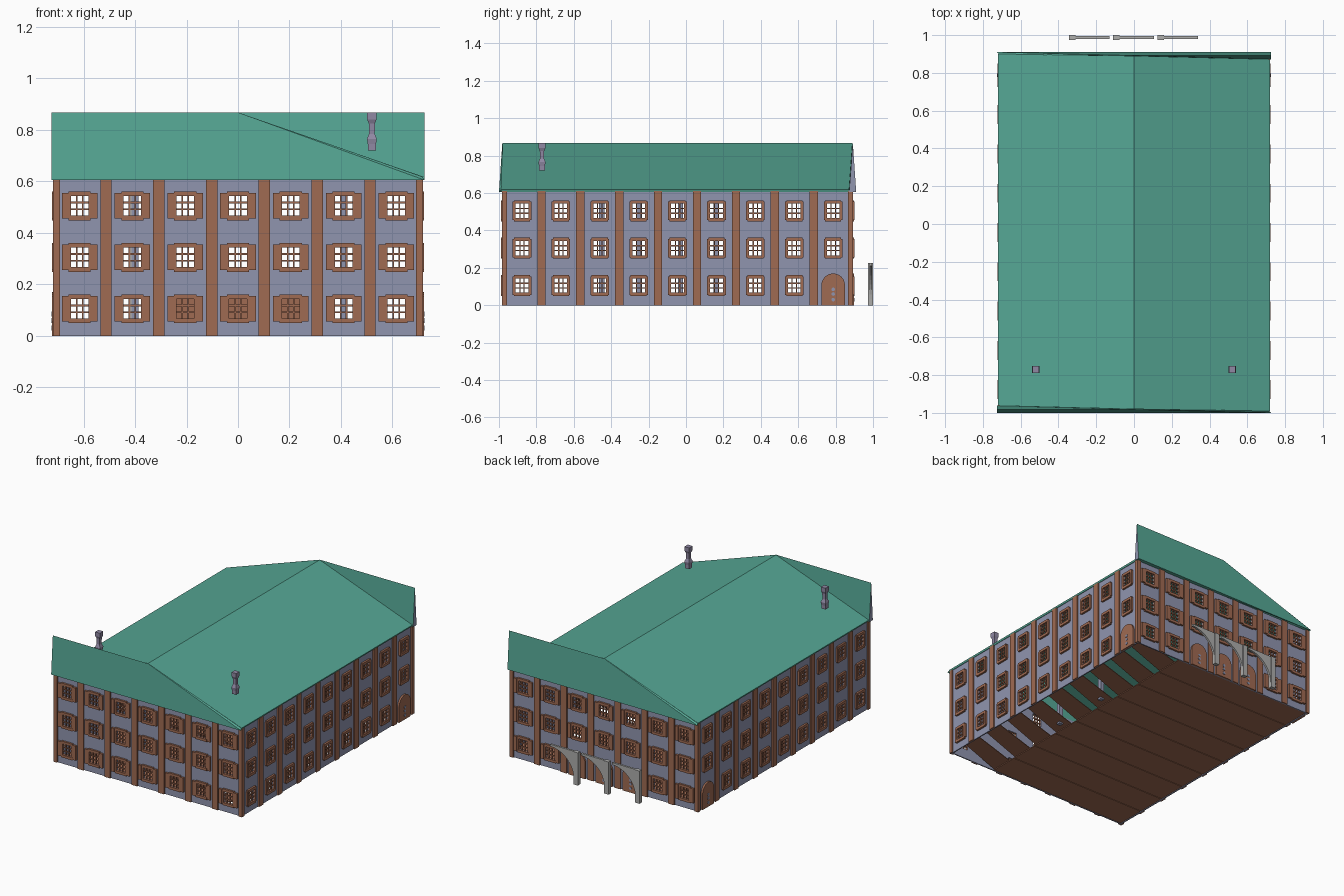
import bpy, bmesh, math
from mathutils import Matrix, Vector

cube = bpy.data.objects.get("Cube")
if cube:
    bpy.data.objects.remove(cube)


def material(name, r, g, b):
    m = bpy.data.materials.new(name)
    m.use_nodes = True
    m.diffuse_color = (r, g, b, 1)
    m.node_tree.nodes["Principled BSDF"].inputs["Base Color"].default_value = (r, g, b, 1)
    return m


GREEN = material("roof green", 0.093, 0.39, 0.30)
LILAC = material("wall lilac", 0.28, 0.30, 0.43)
BROWN = material("timber brown", 0.35, 0.145, 0.085)
GREY = material("stone grey", 0.42, 0.42, 0.41)
MAUVE = material("chimney mauve", 0.28, 0.25, 0.37)

MID_Y = -0.045
HALF_X, HALF_Y = 0.71, 0.93
ROWS = [0.105, 0.305, 0.505]
TOP = 0.61


def finish(bm, name, *mats, fix_normals=True):
    if fix_normals:
        bmesh.ops.recalc_face_normals(bm, faces=bm.faces)
    me = bpy.data.meshes.new(name)
    bm.to_mesh(me)
    bm.free()
    for m in mats:
        me.materials.append(m)
    ob = bpy.data.objects.new(name, me)
    bpy.context.scene.collection.objects.link(ob)
    return ob


def box(bm, lo, hi, mat=Matrix()):
    lo, hi = Vector(lo), Vector(hi)
    size = hi - lo
    m = mat @ Matrix.Translation((lo + hi) / 2) @ Matrix.Diagonal((*size, 1))
    bmesh.ops.create_cube(bm, size=1, matrix=m)


def prism(bm, outline, y0, y1, mat=Matrix()):
    # outline is (u, z) pairs, extruded from y0 to y1
    a = [bm.verts.new(mat @ Vector((u, y0, z))) for u, z in outline]
    b = [bm.verts.new(mat @ Vector((u, y1, z))) for u, z in outline]
    bm.faces.new(a)
    bm.faces.new(b[::-1])
    for i in range(len(a)):
        j = (i + 1) % len(a)
        bm.faces.new((a[j], a[i], b[i], b[j]))


def solid(ob, thickness):
    mod = ob.modifiers.new("thickness", 'SOLIDIFY')
    mod.thickness = thickness
    mod.offset = -1


def arc(cx, cz, r, start, end, n):
    steps = [math.radians(start + (end - start) * i / n) for i in range(n + 1)]
    return [(cx + r * math.cos(t), cz + r * math.sin(t)) for t in steps]


def window(frames, bars, m, u, z, shutters):
    w, h = 0.034, 0.038
    ow, oh = 0.05, 0.056
    for s in (-1, 1):
        # Surround
        x0, x1 = sorted((s * w, s * ow))
        box(frames, (u + x0, -0.012, z - oh + 0.007), (u + x1, 0.004, z + oh - 0.007), m)
        z0, z1 = sorted((s * h, s * oh))
        box(frames, (u - ow + 0.007, -0.013, z + z0), (u + ow - 0.007, 0.004, z + z1), m)
        # Open shutters
        if shutters:
            x0, x1 = sorted((s * 0.046, s * 0.069))
            box(frames, (u + x0, -0.015, z - 0.05), (u + x1, -0.001, z + 0.05), m)
        # Glazing bars
        box(bars, (u + s * 0.0115 - 0.003, -0.006, z - h), (u + s * 0.0115 + 0.003, 0.002, z + h), m)
        box(bars, (u - w, -0.006, z + s * 0.013 - 0.003), (u + w, 0.002, z + s * 0.013 + 0.003), m)


def door(doors, dots, m, u):
    outline = [(u + 0.063, 0), *arc(u, 0.107, 0.063, 0, 180, 12), (u - 0.063, 0)]
    prism(doors, outline, -0.012, 0.002, m)
    for z in (0.03, 0.06, 0.085):
        prism(dots, arc(u, z, 0.01, 0, 315, 7), -0.015, -0.011, m)


# Four facades: name, turn, distance out, half length, bays, spacing, shutters, door bays
FACADES = [
    ("front", 0, HALF_Y, HALF_X, 7, 0.205, True, ()),
    ("right", 90, HALF_X, HALF_Y, 9, 0.208, False, (8,)),
    ("back", 180, HALF_Y, HALF_X, 7, 0.205, True, (2, 3, 4)),
    ("left", 270, HALF_X, HALF_Y, 9, 0.208, False, (0,)),
]
for name, turn, dist, half, bays, step, shutters, door_bays in FACADES:
    m = (Matrix.Translation((0, MID_Y, 0)) @ Matrix.Rotation(math.radians(turn), 4, 'Z')
         @ Matrix.Translation((0, -dist, 0)))
    centres = [(i - (bays - 1) / 2) * step for i in range(bays)]
    # Wall sheet with a hole for every window
    us = [-half, *[c + s * 0.034 for c in centres for s in (-1, 1)], half]
    zs = [0, *[c + s * 0.038 for c in ROWS for s in (-1, 1)], TOP]
    bm = bmesh.new()
    grid = [[bm.verts.new(m @ Vector((u, 0, z))) for z in zs] for u in us]
    for i in range(len(us) - 1):
        for j in range(len(zs) - 1):
            if not (i % 2 and j % 2):
                bm.faces.new((grid[i][j], grid[i + 1][j], grid[i + 1][j + 1], grid[i][j + 1]))
    solid(finish(bm, name + "_wall", LILAC, fix_normals=False), 0.008)

    frames, bars, doors, dots, posts = (bmesh.new() for _ in range(5))
    for i, u in enumerate(centres):
        for row, z in enumerate(ROWS):
            if row == 0 and i in door_bays:
                door(doors, dots, m, u)
            else:
                window(frames, bars, m, u, z, shutters)
    # Pilasters between bays, narrow at the corners
    for i in range(bays + 1):
        u = (i - bays / 2) * step
        lo, hi = max(u - 0.022, -half - 0.009), min(u + 0.022, half + 0.009)
        if i == 0:
            lo, hi = -half - 0.009, -half + 0.018
        if i == bays:
            lo, hi = half - 0.018, half + 0.009
        box(posts, (lo, -0.009, 0), (hi, 0.001, TOP), m)
    finish(frames, name + "_window_frames", BROWN)
    finish(bars, name + "_glazing_bars", BROWN)
    finish(posts, name + "_pilasters", BROWN)
    if door_bays:
        finish(doors, name + "_doors", BROWN)
        finish(dots, name + "_door_studs", LILAC)
    else:
        doors.free()
        dots.free()

# Roof slopes, and the wedge-shaped end panels with one raised corner
half_turn = Matrix.Translation((0, MID_Y, 0)) @ Matrix.Rotation(math.pi, 4, 'Z') @ Matrix.Translation((0, -MID_Y, 0))
slope = [(0.72, -0.99, 0.618), (0.72, 0.872, 0.618), (0, 0.89, 0.868), (0, -0.98, 0.868)]
panel = [(-0.725, -1, 0.605), (0.725, -1, 0.605), (0, -0.982, 0.868), (-0.725, -0.982, 0.868),
         (-0.725, -0.962, 0.605), (0.715, -0.988, 0.62)]
for side, end, m in (("right", "front", Matrix()), ("left", "back", half_turn)):
    bm = bmesh.new()
    bm.faces.new([bm.verts.new(m @ Vector(p)) for p in slope])
    solid(finish(bm, side + "_roof_slope", GREEN, fix_normals=False), 0.012)
    bm = bmesh.new()
    for p in panel:
        bm.verts.new(m @ Vector(p))
    bmesh.ops.convex_hull(bm, input=bm.verts)
    bm.normal_update()
    for f in bm.faces:
        f.material_index = int(abs(f.normal.x) > 0.9)
    finish(bm, end + "_roof_panel", GREEN, LILAC)

# Chimneys: square sections lofted along the height
SECTIONS = [(0.72, 0.016), (0.745, 0.016), (0.765, 0.019), (0.785, 0.011), (0.825, 0.012),
            (0.84, 0.018), (0.868, 0.018)]
for side, x in (("left", 0.52), ("right", -0.52)):
    bm = bmesh.new()
    rings = [[bm.verts.new((x + a * r, -0.77 + b * r, z)) for a, b in ((-1, -1), (1, -1), (1, 1), (-1, 1))]
             for z, r in SECTIONS]
    bm.faces.new(rings[0])
    bm.faces.new(rings[-1])
    for lower, upper in zip(rings, rings[1:]):
        for i in range(4):
            j = (i + 1) % 4
            bm.faces.new((lower[i], lower[j], upper[j], upper[i]))
    finish(bm, side + "_chimney", MAUVE)

# Half arches standing behind the back doors
for i in range(3):
    x = -0.345 + 0.235 * i
    bm = bmesh.new()
    box(bm, (x, 0.973, 0), (x + 0.034, 1.0, 0.225))
    curve = arc(x + 0.215, 0.03, 0.181, 180, 90, 10)
    prism(bm, [(x + 0.01, 0.03), *curve, (x + 0.215, 0.225), (x + 0.01, 0.225)], 0.98, 0.994)
    finish(bm, f"arch_{i + 1}", GREY)

# Floor strips with tilted boards along one side
floor, boards = bmesh.new(), bmesh.new()
for i in range(9):
    y = MID_Y + (i - 4) * 0.206
    box(floor, (-0.7, y - 0.101, 0.002), (0.36, y + 0.101, 0.008))
    quad = [(0.34, y - 0.1, 0.004), (0.34, y + 0.05, 0.004), (0.68, y + 0.1, 0.06), (0.68, y - 0.03, 0.06)]
    boards.faces.new([boards.verts.new(p) for p in quad])
finish(floor, "floor_strips", BROWN)
solid(finish(boards, "tilted_floor_boards", BROWN, fix_normals=False), 0.005)

# Slim posts inside
bm = bmesh.new()
for x, y in ((-0.4, -0.45), (0.41, -0.25), (-0.4, -0.03), (0.41, 0.16)):
    box(bm, (x - 0.014, y - 0.014, 0.005), (x + 0.014, y + 0.014, 0.6))
finish(bm, "inner_posts", LILAC)
